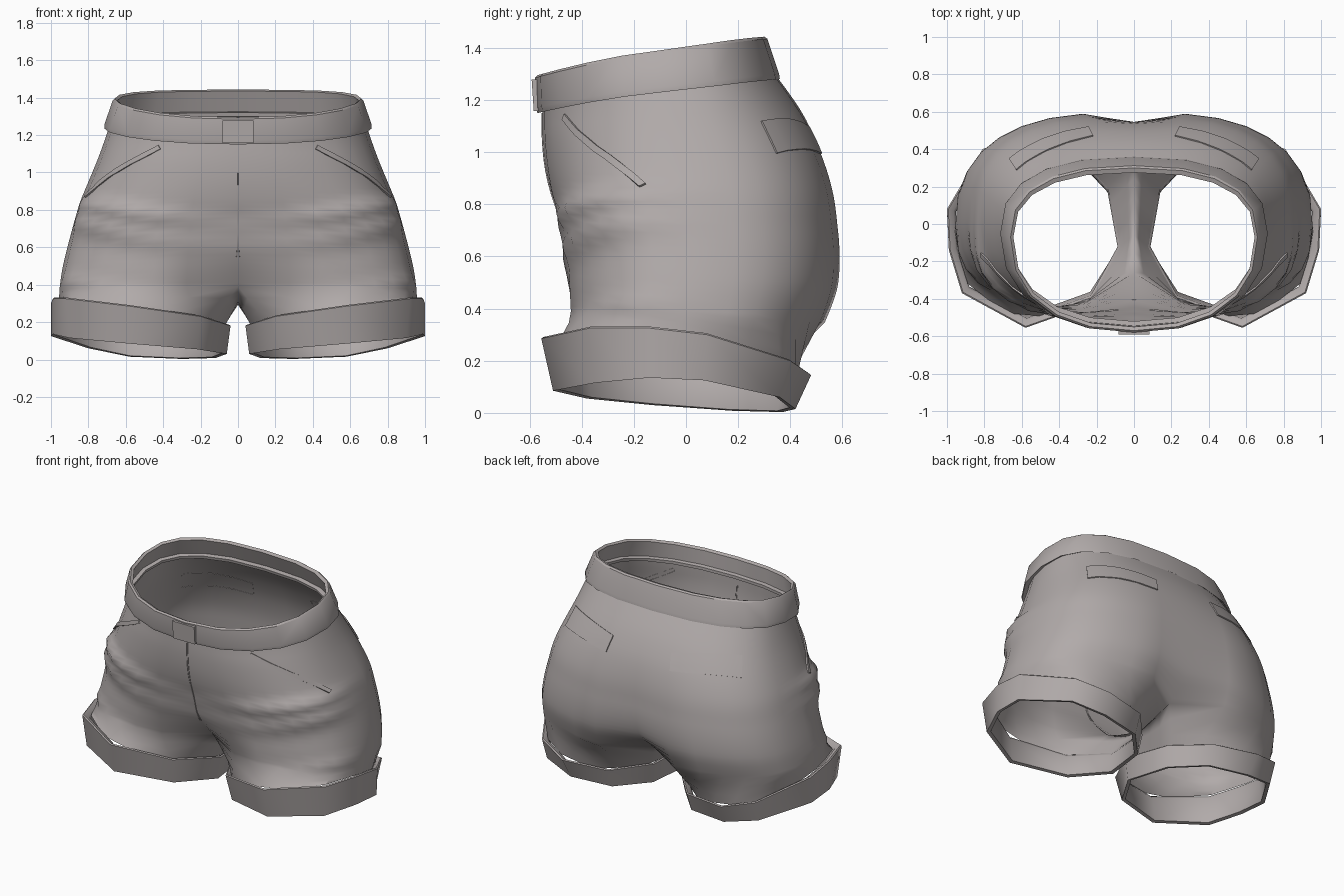
import bpy, bmesh, math
from mathutils import Vector
from mathutils.bvhtree import BVHTree

if "Cube" in bpy.data.objects:
    bpy.data.objects.remove(bpy.data.objects["Cube"])

N, M = 16, 6          # columns around one half, columns across the inner thigh
cloth = bpy.data.materials.new("warm_grey_cloth")
cloth.diffuse_color = (0.44, 0.405, 0.40, 1)
cloth.use_nodes = True
cloth.node_tree.nodes["Principled BSDF"].inputs["Base Color"].default_value = cloth.diffuse_color


def bridge(bm, a, b, closed=False):
    """Quads between two rings of points."""
    va = [bm.verts.new(p) for p in a]
    vb = [bm.verts.new(p) for p in b]
    n = len(va)
    for i in range(n if closed else n - 1):
        j = (i + 1) % n
        bm.faces.new((va[i], va[j], vb[j], vb[i]))


def finish(name, bm, angle=30, mirror=True):
    bmesh.ops.remove_doubles(bm, verts=bm.verts, dist=0.0005)
    bmesh.ops.recalc_face_normals(bm, faces=bm.faces)
    outer = max(bm.faces, key=lambda f: f.calc_center_median().x)
    if mirror and outer.normal.x < 0:
        bmesh.ops.reverse_faces(bm, faces=bm.faces)
    me = bpy.data.meshes.new(name)
    bm.to_mesh(me)
    bm.free()
    ob = bpy.data.objects.new(name, me)
    bpy.context.collection.objects.link(ob)
    me.materials.append(cloth)
    bpy.ops.object.select_all(action='DESELECT')
    ob.select_set(True)
    bpy.context.view_layer.objects.active = ob
    bpy.ops.object.shade_smooth_by_angle(angle=math.radians(angle))
    if mirror:
        mod = ob.modifiers.new("mirror", 'MIRROR')
        mod.merge_threshold = 0.0005
    return ob


def half_ring(sx, yf, ym, yb, zf, zm, zb, df=0, db=0, n=N):
    """Half cross-section from front centre round the side to back centre."""
    pts = []
    up = min(1, max(0, (zm - 0.8) / 0.4))       # rounder towards the waist
    for k in range(n + 1):
        t = math.pi * k / n
        s, c = abs(math.sin(t)), math.cos(t)
        p = 0.76 + 0.12 * up if c > 0 else 0.74 + 0.06 * up
        x = 0.0 if k in (0, n) else sx * s ** p
        cc = abs(c) ** p
        if c > 0:
            y = ym + (yf - ym) * cc + df * math.exp(-(x / 0.21) ** 2)
        else:
            y = ym + (yb - ym) * cc - db * math.exp(-(x / 0.15) ** 2)
        z = zm + (zf - zb) / 2 * c + ((zf + zb) / 2 - zm) * c * c
        pts.append(Vector((x, y, z)))
    return pts


def crease(p):
    """Diagonal cloth folds on the front of the thigh, sharper on top."""
    if p.y > 0.0 or p.z < 0.3:
        return p
    mask = min(1, max(0, (p.x - 0.2) / 0.2)) * min(1, max(0, -p.y / 0.25))
    d = -0.01
    for z0, slope, amp in ((0.67, 0.21, 0.034), (0.53, 0.25, 0.028), (0.19, 0.26, 0.018)):
        h = p.z - z0 - slope * p.x
        d += amp * math.exp(-(h / (0.035 if h > 0 else 0.06)) ** 2)
    return p + Vector((p.x * 0.4, p.y, 0)).normalized() * d * mask


# hip cross-sections: width, front/mid/back y, front/mid/back z, centre dents
levels = [
    (.685, -.550, -.05, .34, 1.17, 1.26, 1.30, 0, 0),
    (.740, -.550, -.03, .44, 1.07, 1.10, 1.16, 0, 0),
    (.800, -.540, 0.00, .52, .95, .95, 1.01, 0, .01),
    (.845, -.525, .01, .57, .84, .84, .86, .01, .03),
    (.880, -.500, .01, .59, .74, .72, .73, .02, .045),
    (.912, -.485, .01, .60, .62, .60, .60, .04, .06),
    (.940, -.485, .00, .59, .50, .48, .47, .12, .10),
    (.955, -.480, -.01, .545, .39, .37, .345, .22, .20),
]


def refine(rows):
    out = []
    for i in range(len(rows) - 1):
        q = [rows[max(0, i - 1)], rows[i], rows[i + 1], rows[min(len(rows) - 1, i + 2)]]
        out.append(rows[i])
        out.append(tuple((-a + 9 * b + 9 * c - d) / 16 for a, b, c, d in zip(*q)))
    return out + [rows[-1]]


# cuff outlines: ten-sided, from inner thigh round the front
rim_top = [(.04, -.13, .18), (.20, -.42, .23), (.58, -.555, .285), (.92, -.37, .325),
           (.99, -.14, .325), (1.0, .08, .30), (.81, .40, .20), (.60, .48, .145),
           (.30, .42, .13), (.10, .20, .145)]
rim_low = [(.06, -.13, .03), (.22, -.38, .055), (.58, -.51, .085), (.90, -.35, .115),
           (.99, -.14, .135), (1.0, .07, .125), (.80, .36, .06), (.58, .42, .015),
           (.30, .37, .003), (.12, .18, .008)]


def inset(ring, f, dz):
    return [Vector((.52 + (x - .52) * f, -.04 + (y + .04) * f, z + dz)) for x, y, z in ring]


seat_rim = inset(rim_top, .925, -.012)


def on_rim(phi):
    """Point on the cuff's inner edge in one direction, starting at the inner thigh."""
    turn = lambda v: math.atan2(-(v.y + .04), -(v.x - .52)) % (2 * math.pi)
    for a, b in zip(seat_rim, seat_rim[1:] + seat_rim[:1]):
        ta = turn(a)
        width = (turn(b) - ta) % (2 * math.pi)
        off = (phi - ta) % (2 * math.pi)
        if off <= width:
            return a.lerp(b, off / width)


# body: hips, crotch curve and legs
bm = bmesh.new()
rings = [half_ring(*l) for l in refine(refine(levels))]
split = rings[-1]
for a, b in zip(rings, rings[1:]):
    bridge(bm, [crease(p) for p in a], [crease(p) for p in b])
crotch = []
for j in range(1, M):
    s = j / M
    p = split[-1].lerp(split[0], s)
    p.z -= 0.075 * (1 - (2 * s - 1) ** 2)
    crotch.append(p)
top = split + crotch
phi0 = math.radians(32)
phis = [phi0 + (2 * math.pi - 2 * phi0) * k / N for k in range(N + 1)]
phis += [2 * math.pi - phi0 + 2 * phi0 * j / M for j in range(1, M)]
hem = [on_rim(f) for f in phis]
leg = [[a.lerp(b, s) for a, b in zip(top, hem)] for s in (0, .33, .67, 1)]
for a, b in zip(leg, leg[1:]):
    bridge(bm, [crease(p) for p in a], [crease(p) for p in b], True)
bmesh.ops.remove_doubles(bm, verts=bm.verts, dist=0.0005)
surface = BVHTree.FromBMesh(bm)
finish("shorts_body", bm, 40)

# waistband: thick tilted ring with an inner ledge
bm = bmesh.new()
band = [half_ring(*l, n=10) for l in (
    (.685, -.545, -.05, .335, 1.165, 1.25, 1.30),
    (.715, -.570, -.05, .360, 1.150, 1.235, 1.28),
    (.715, -.577, -.05, .357, 1.170, 1.255, 1.30),
    (.670, -.580, -.07, .312, 1.285, 1.385, 1.435),
    (.660, -.570, -.07, .300, 1.295, 1.395, 1.443),
    (.645, -.550, -.07, .275, 1.285, 1.385, 1.435),
    (.680, -.545, -.06, .320, 1.190, 1.275, 1.325),
    (.655, -.520, -.06, .290, 1.185, 1.27, 1.32),
    (.660, -.520, -.06, .295, 1.165, 1.25, 1.30))]
for a, b in zip(band, band[1:] + band[:1]):
    bridge(bm, a, b)
finish("waistband", bm, 28)

# turned-up leg cuffs
bm = bmesh.new()
cuff = [seat_rim, inset(rim_top, .985, .006), inset(rim_top, 1, 0),
        inset(rim_low, 1, 0), inset(rim_low, .95, .005), inset(rim_top, .90, -.03)]
for a, b in zip(cuff, cuff[1:] + cuff[:1]):
    bridge(bm, a, b, True)
finish("leg_cuffs", bm, 48)


def patch(name, c, nu, nv, lift=0.007, mirror=True):
    """Thin plate laid on the cloth between four corners."""
    c = [Vector(p) for p in c]
    faces = bmesh.new()
    grid, base = [], []
    for i in range(nv + 1):
        row, low = [], []
        for j in range(nu + 1):
            u, v = j / nu, i / nv
            p = c[0].lerp(c[1], u).lerp(c[3].lerp(c[2], u), v)
            q, n, _, _ = surface.find_nearest(p)
            if n.dot(Vector((q.x, q.y, 0))) < 0:
                n = -n
            row.append(q + n * lift)
            low.append(q - n * 0.001)
        grid.append(row)
        base.append(low)
    for a, b in zip(grid, grid[1:]):
        bridge(faces, a, b)
    # thin rim down to the cloth
    rim = lambda g: (g[0] + [r[-1] for r in g[1:]] + g[-1][-2::-1]
                     + [r[0] for r in g[-2:0:-1]])
    bridge(faces, rim(grid), rim(base), True)
    return finish(name, faces, 30, mirror)


# back pocket flaps, front pocket edges and centre seam
patch("back_pockets", [(.22, .48, 1.10), (.63, .29, 1.12), (.66, .34, .99), (.24, .51, .99)], 7, 3)
patch("front_pocket_edges", [(.44, -.49, 1.15), (.83, -.16, .89),
                             (.82, -.18, .87), (.425, -.50, 1.13)], 8, 1, 0.008)
patch("front_seam", [(0, -.55, 1.15), (.006, -.55, 1.15), (.006, -.42, .54), (0, -.42, .54)], 1, 14, 0.004)

# front fastening tab on the waistband
bm = bmesh.new()
bmesh.ops.create_cube(bm, size=1)
for v in bm.verts:
    x, y, z = v.co
    v.co = (x * 0.165, -0.571 + y * 0.034 - z * 0.008, 1.218 + z * 0.12)
finish("waist_tab", bm, 30, False)
